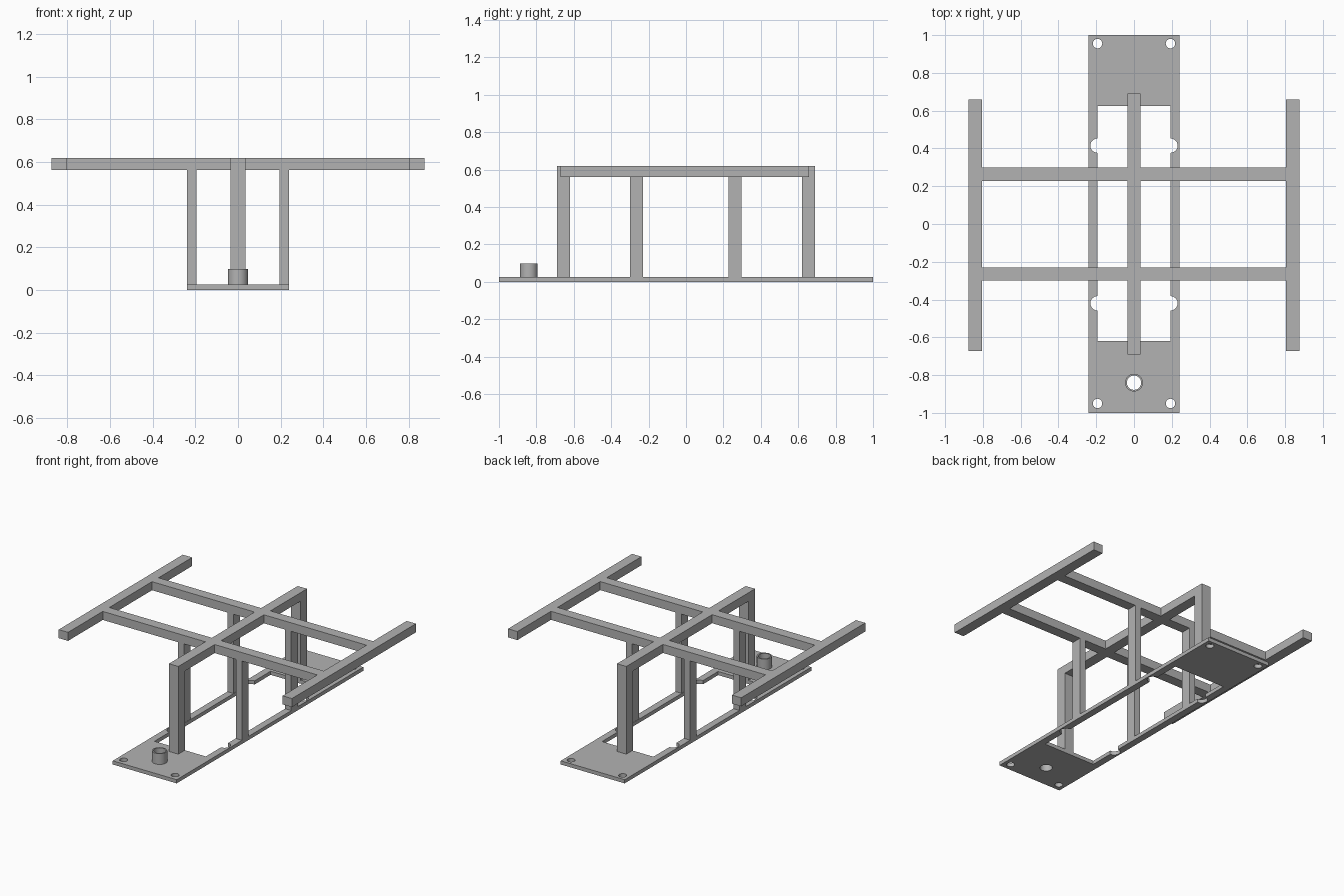
import bpy
from math import sin, cos, pi

if "Cube" in bpy.data.objects:
    bpy.data.objects.remove(bpy.data.objects["Cube"], do_unlink=True)

grey = bpy.data.materials.new("plain grey")
grey.use_nodes = True
colour = (0.45, 0.45, 0.45, 1)
grey.diffuse_color = colour
grey.node_tree.nodes["Principled BSDF"].inputs["Base Color"].default_value = colour

PLATE = 0.025             # plate thickness
LOW, TOP = 0.562, 0.62    # underside and top of the frame
BEAM = 0.035              # half width of a beam


def box(name, x0, x1, y0, y1, z0, z1):
    """Box between opposite corners."""
    bpy.ops.mesh.primitive_cube_add(
        size=1, location=((x0 + x1) / 2, (y0 + y1) / 2, (z0 + z1) / 2))
    ob = bpy.context.object
    ob.name = name
    ob.scale = (x1 - x0, y1 - y0, z1 - z0)
    bpy.ops.object.transform_apply(location=False, rotation=False, scale=True)
    ob.data.materials.append(grey)
    return ob


def arc(cx, cy, r, start, end, n):
    """Points along an arc, both ends included."""
    return [(cx + r * cos(start + (end - start) * i / n),
             cy + r * sin(start + (end - start) * i / n)) for i in range(n + 1)]


def circle(cx, cy, r, n=32):
    return arc(cx, cy, r, 0, 2 * pi, n)[:-1]


def slab(name, outlines, z0, z1):
    """Flat plate from an outer outline and hole outlines."""
    curve = bpy.data.curves.new(name, "CURVE")
    curve.dimensions = "2D"
    curve.fill_mode = "BOTH"
    curve.extrude = (z1 - z0) / 2
    for pts in outlines:
        spline = curve.splines.new("POLY")
        spline.points.add(len(pts) - 1)
        for p, (x, y) in zip(spline.points, pts):
            p.co = (x, y, 0, 1)
        spline.use_cyclic_u = True
    ob = bpy.data.objects.new(name, curve)
    ob.location.z = (z0 + z1) / 2
    bpy.context.collection.objects.link(ob)
    bpy.ops.object.select_all(action="DESELECT")
    ob.select_set(True)
    bpy.context.view_layer.objects.active = ob
    bpy.ops.object.convert(target="MESH")
    ob = bpy.context.object
    ob.name = name
    ob.data.materials.clear()
    ob.data.materials.append(grey)
    bpy.ops.object.shade_smooth_by_angle(angle=pi / 6)
    return ob


# Base plate: window with round notches, corner holes, tube bore
W, INNER = 0.24, 0.193
NOZZLE_Y, BORE = -0.84, 0.038
window = [(INNER, -0.62)]
for y in (-0.42, 0.415):
    window += arc(INNER, y, 0.038, -pi / 2, pi / 2, 16)
window += [(INNER, 0.625), (-INNER, 0.625)]
for y in (0.415, -0.42):
    window += arc(-INNER, y, 0.038, pi / 2, 3 * pi / 2, 16)
window.append((-INNER, -0.62))
holes = [circle(x, y, 0.025) for x in (-INNER, INNER) for y in (-0.95, 0.955)]
slab("base_plate", [[(-W, -1), (W, -1), (W, 1), (-W, 1)], window,
                    circle(0, NOZZLE_Y, BORE)] + holes, 0, PLATE)

# Short tube on the plate
slab("tube", [circle(0, NOZZLE_Y, 0.047), circle(0, NOZZLE_Y, BORE)], PLATE, 0.098)

# Central spine with end posts
box("spine_beam", -BEAM, BEAM, -0.69, 0.69, LOW, TOP)
box("front_post", -BEAM, BEAM, -0.69, -0.62, PLATE, LOW)
box("back_post", -BEAM, BEAM, 0.62, 0.69, PLATE, LOW)

# Side rails, cross arms and side posts on both sides
for side, s in (("left", 1), ("right", -1)):
    def pair(a, b):
        return sorted((s * a, s * b))

    box(side + "_rail", *pair(0.805, 0.875), -0.672, 0.658, LOW, TOP)
    for end, y in (("front", -0.265), ("back", 0.263)):
        box(f"{end}_{side}_arm", *pair(BEAM, 0.805), y - BEAM, y + BEAM, LOW, TOP)
        box(f"{end}_{side}_post", *pair(0.195, W), y - BEAM, y + BEAM, PLATE, LOW)
